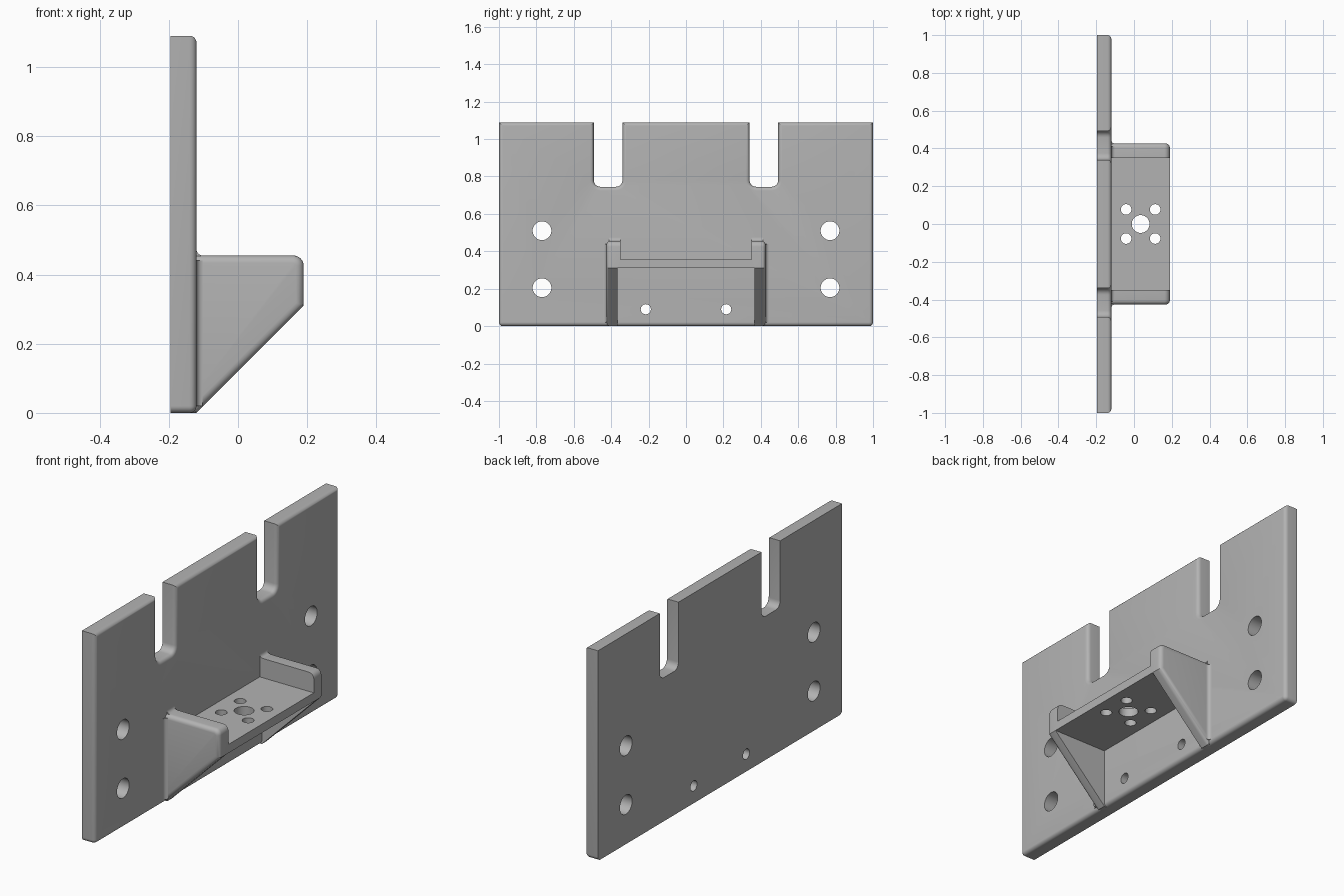
import bpy, bmesh, math
from mathutils import Vector

cube = bpy.data.objects.get("Cube")
if cube:
    bpy.data.objects.remove(cube, do_unlink=True)

grey = bpy.data.materials.new("plain grey")
grey.use_nodes = True
COLOUR = (0.45, 0.45, 0.45, 1)
grey.diffuse_color = COLOUR
grey.node_tree.nodes["Principled BSDF"].inputs["Base Color"].default_value = COLOUR

BACK, FACE, LIP = -0.195, -0.12, 0.19      # depth stations along x
HALF, INNER_TOP, INNER_LOW = 0.426, 0.35, 0.367
TOP, SHELF_TOP, SHELF_LOW = 0.455, 0.355, 0.31


def rounded(points, steps=6):
    """Outline from (u, v, radius) corners, with each radius drawn as an arc."""
    out = []
    for i, (u, v, r) in enumerate(points):
        p = Vector((u, v))
        if not r:
            out.append(p)
            continue
        a = (Vector(points[i - 1][:2]) - p).normalized()
        b = (Vector(points[(i + 1) % len(points)][:2]) - p).normalized()
        centre = p + (a + b) * r           # right-angled corners
        for k in range(steps + 1):
            t = math.pi / 2 * k / steps
            out.append(centre - b * r * math.cos(t) - a * r * math.sin(t))
    return out


def prism(name, outline, axis, lo, hi, bevel=0, pick=None):
    """Extrude an outline along an axis, optionally rounding picked edges."""
    def place(p, w):
        c = list(p)
        c.insert(axis, w)
        return c
    bm = bmesh.new()
    base = bm.faces.new([bm.verts.new(place(p, lo)) for p in outline])
    ext = bmesh.ops.extrude_face_region(bm, geom=[base])
    for v in ext["geom"]:
        if isinstance(v, bmesh.types.BMVert):
            v.co[axis] = hi
    bmesh.ops.recalc_face_normals(bm, faces=bm.faces)
    if bevel:
        bmesh.ops.bevel(bm, geom=[e for e in bm.edges if pick(e)], offset=bevel,
                        segments=5, profile=0.5, affect="EDGES", clamp_overlap=False)
    mesh = bpy.data.meshes.new(name)
    bm.to_mesh(mesh)
    bm.free()
    mesh.materials.append(grey)
    obj = bpy.data.objects.new(name, mesh)
    bpy.context.collection.objects.link(obj)
    return obj


def drill(axis, u, v, r, lo, hi):
    ring = [(u + r * math.cos(math.tau * k / 40), v + r * math.sin(math.tau * k / 40))
            for k in range(40)]
    return prism("cutter", ring, axis, lo, hi)


def box(axis, u0, u1, v0, v1, lo, hi):
    return prism("cutter", [(u0, v0), (u1, v0), (u1, v1), (u0, v1)], axis, lo, hi)


def finish(obj, cutters=()):
    """Cut the part, discard the cutters and smooth the rounded edges."""
    bpy.ops.object.select_all(action="DESELECT")
    obj.select_set(True)
    bpy.context.view_layer.objects.active = obj
    for c in cutters:
        m = obj.modifiers.new("cut", "BOOLEAN")
        m.operation, m.solver, m.object = "DIFFERENCE", "EXACT", c
        bpy.ops.object.modifier_apply(modifier=m.name)
        bpy.data.objects.remove(c, do_unlink=True)
    bpy.ops.object.shade_smooth_by_angle(angle=math.radians(30))


# Upright plate with two open slots and rounded front edges
H, S0, S1, SZ = 1.09, 0.34, 0.493, 0.745
half = [(1, 0, 0.02), (1, H, 0), (S1, H, 0), (S1, SZ, 0.035), (S0, SZ, 0.035), (S0, H, 0)]
outline = rounded(half + [(-y, z, r) for y, z, r in reversed(half)])
plate = prism("back_plate", outline, 0, BACK, FACE, 0.02,
              lambda e: all(abs(v.co.x - FACE) < 1e-4 for v in e.verts))
holes = []
for side in (-1, 1):
    holes += [drill(0, side * 0.77, z, 0.05, -0.4, 0.2) for z in (0.205, 0.51)]
    holes.append(drill(0, side * 0.215, 0.09, 0.027, -0.4, 0.2))
finish(plate, holes)

# Bracket: one rounded wedge, hollowed above and below to leave shelf and cheeks
ROOT = -0.15
wedge = rounded([(ROOT, 0, 0), (FACE, 0, 0), (LIP, SHELF_LOW, 0), (LIP, TOP, 0.03),
                 (ROOT, TOP, 0)])
bracket = prism("shelf_bracket", wedge, 1, -HALF, HALF, 0.022,
                lambda e: abs(e.verts[0].co.y - e.verts[1].co.y) < 1e-4
                and max(v.co.x for v in e.verts) > ROOT + 0.01)
cuts = [box(1, -0.3, 0.5, SHELF_TOP, 1, -INNER_TOP, INNER_TOP),
        box(1, -0.3, 0.5, -0.5, SHELF_LOW, -INNER_LOW, INNER_LOW)]
CX, D = 0.035, 0.077
cuts.append(drill(2, CX, 0, 0.047, 0.2, 0.5))
cuts += [drill(2, CX + i * D, j * D, 0.028, 0.2, 0.5) for i in (-1, 1) for j in (-1, 1)]
finish(bracket, cuts)

# Small fillets where the cheeks meet the plate
R = 0.018


def fillet(name, axis, v, sign, lo, hi):
    arc = [(FACE + R - R * math.cos(t), v + sign * (R - R * math.sin(t)))
           for t in (math.pi / 2 * k / 6 for k in range(7))]
    finish(prism(name, arc + [(FACE - 0.01, v - sign * 0.004), (FACE - 0.01, v + sign * R)],
                 axis, lo, hi))


for side, label in ((1, "left"), (-1, "right")):
    ends = sorted((side * INNER_TOP, side * (HALF - 0.015)))
    fillet(label + "_top_fillet", 1, TOP, 1, *ends)
    fillet(label + "_side_fillet", 2, side * HALF, side, 0.02, TOP - 0.015)
